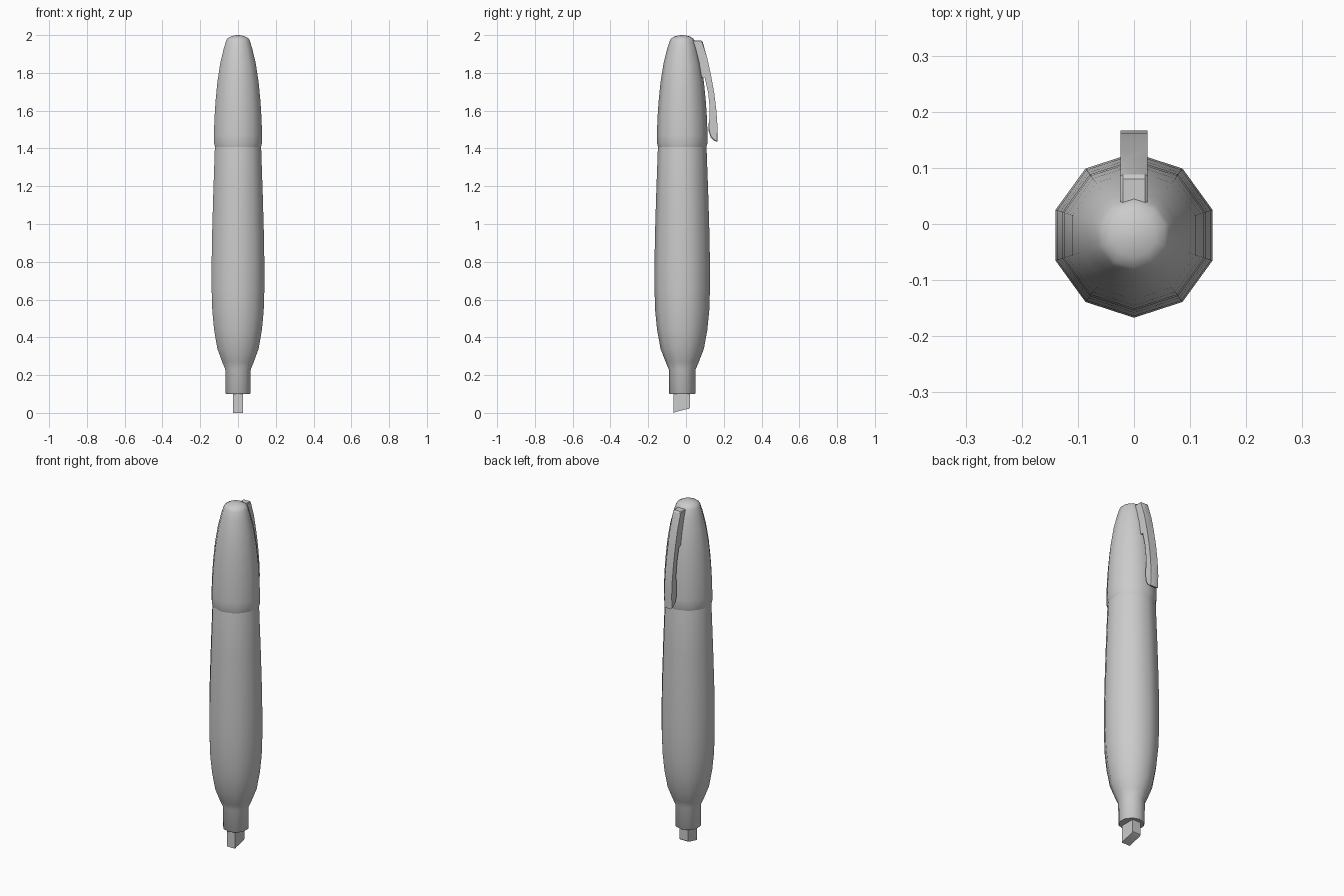
import bpy, bmesh, math

if "Cube" in bpy.data.objects:
    bpy.data.objects.remove(bpy.data.objects["Cube"])

grey = bpy.data.materials.new("plain grey")
grey.diffuse_color = (0.6, 0.6, 0.6, 1)
grey.use_nodes = True
grey.node_tree.nodes["Principled BSDF"].inputs["Base Color"].default_value = grey.diffuse_color
AXIS_Y = -0.02


def finish(name, bm, angle):
    bmesh.ops.recalc_face_normals(bm, faces=bm.faces[:])
    me = bpy.data.meshes.new(name)
    bm.to_mesh(me)
    bm.free()
    me.materials.append(grey)
    ob = bpy.data.objects.new(name, me)
    bpy.context.collection.objects.link(ob)
    bpy.ops.object.select_all(action='DESELECT')
    ob.select_set(True)
    bpy.context.view_layer.objects.active = ob
    bpy.ops.object.shade_smooth_by_angle(angle=math.radians(angle))
    return ob


def lathe(name, profile, sides=10):
    """Spin (radius, z) pairs around the pen axis, with a corner facing front."""
    bm = bmesh.new()
    rings = []
    for r, z in profile:
        ring = []
        for i in range(sides):
            a = -math.pi / 2 + 2 * math.pi * i / sides
            ring.append(bm.verts.new((r * math.cos(a), AXIS_Y + r * math.sin(a), z)))
        rings.append(ring)
    for lo, hi in zip(rings, rings[1:]):
        for i in range(sides):
            j = (i + 1) % sides
            bm.faces.new((lo[i], lo[j], hi[j], hi[i]))
    bm.faces.new(rings[0][::-1])
    bm.faces.new(rings[-1])
    return finish(name, bm, 50)


def extrude_side(name, outline, half_width, bevel=0.0):
    """Extrude a (y, z) outline across x."""
    bm = bmesh.new()
    left = [bm.verts.new((-half_width, y, z)) for y, z in outline]
    right = [bm.verts.new((half_width, y, z)) for y, z in outline]
    rims = []
    for i in range(len(outline)):
        j = (i + 1) % len(outline)
        bm.faces.new((left[i], left[j], right[j], right[i]))
    for side in (left, right):
        rims += bm.faces.new(side).edges[:]
    if bevel:
        bmesh.ops.bevel(bm, geom=rims, offset=bevel, segments=1, affect='EDGES')
    return finish(name, bm, 30)


# Barrel with its narrow nose
lathe("barrel", [
    (0.066, 0.10), (0.070, 0.105), (0.071, 0.23), (0.088, 0.27), (0.115, 0.34),
    (0.133, 0.44), (0.143, 0.54), (0.147, 0.66), (0.147, 0.78), (0.144, 0.95),
    (0.138, 1.15), (0.129, 1.40), (0.126, 1.42)])

# Cap with a rounded crown
lathe("cap", [
    (0.126, 1.40), (0.134, 1.43), (0.134, 1.47), (0.131, 1.56), (0.125, 1.65),
    (0.115, 1.75), (0.099, 1.85), (0.079, 1.93), (0.066, 1.97), (0.058, 1.983),
    (0.040, 1.993), (0.020, 1.998), (0.004, 2.0)])

# Slanted chisel writing tip
extrude_side("writing_tip", [
    (-0.065, 0.12), (-0.065, 0.0), (-0.055, 0.005), (0.015, 0.022),
    (0.022, 0.028), (0.022, 0.12)], 0.027)

# Pocket clip, curved outside and stepped inside
extrude_side("pocket_clip", [
    (0.030, 1.972), (0.080, 1.972), (0.088, 1.965), (0.112, 1.88), (0.132, 1.79),
    (0.150, 1.69), (0.161, 1.60), (0.167, 1.51), (0.167, 1.435), (0.150, 1.440),
    (0.130, 1.460), (0.120, 1.490), (0.118, 1.520), (0.127, 1.550), (0.125, 1.62),
    (0.118, 1.69), (0.103, 1.778), (0.060, 1.778), (0.030, 1.90)], 0.024, 0.004)
